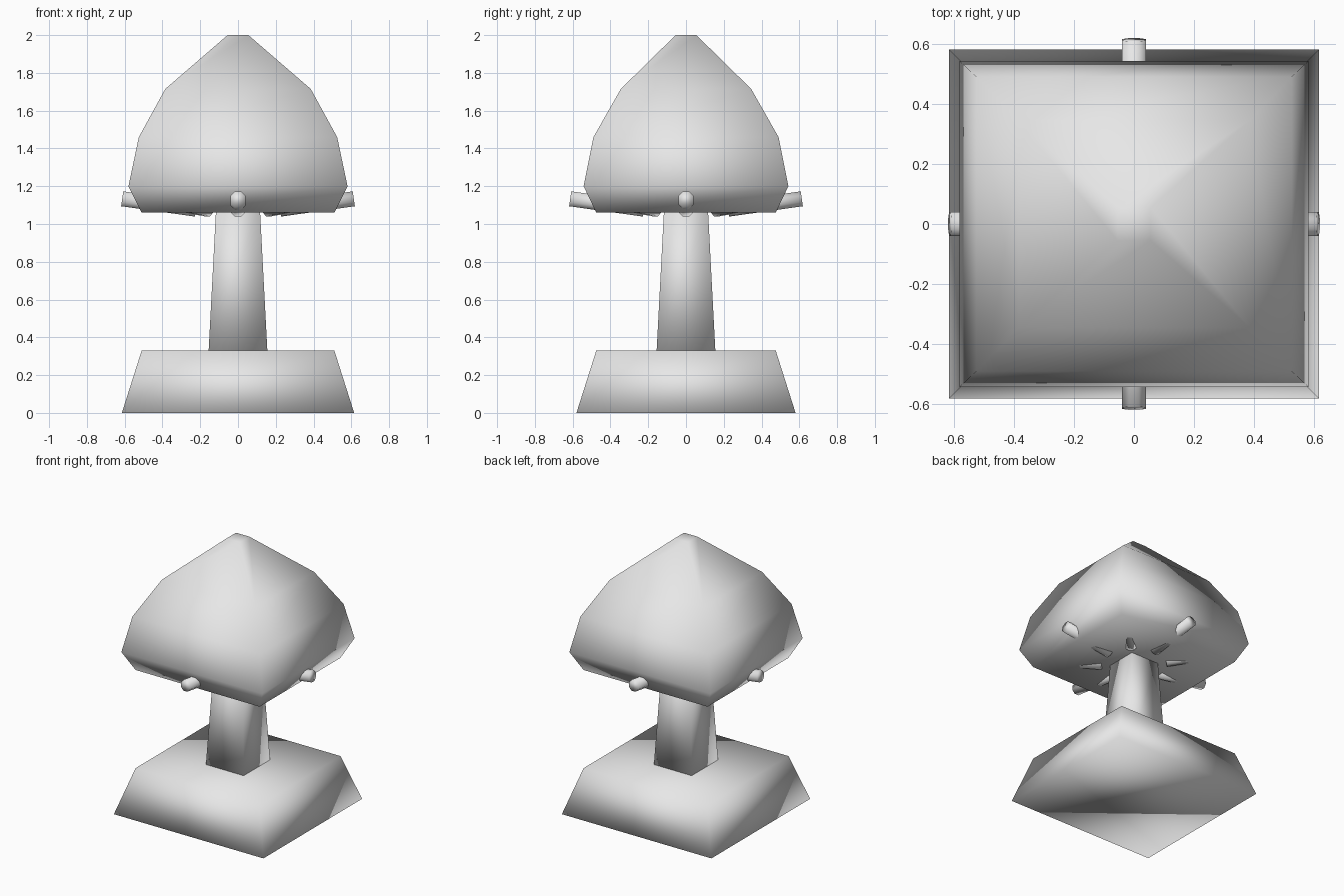
import bpy, bmesh
from math import atan, pi
from mathutils import Matrix

cube = bpy.data.objects.get("Cube")
if cube:
    bpy.data.objects.remove(cube, do_unlink=True)

grey = bpy.data.materials.new("plain_grey")
grey.use_nodes = True
grey.diffuse_color = (0.8, 0.8, 0.8, 1)
grey.node_tree.nodes["Principled BSDF"].inputs["Base Color"].default_value = (0.8, 0.8, 0.8, 1)


def add_object(name, bm):
    """Turn a bmesh into a smooth-shaded grey object."""
    bmesh.ops.recalc_face_normals(bm, faces=bm.faces)
    for face in bm.faces:
        face.smooth = True
    mesh = bpy.data.meshes.new(name)
    bm.to_mesh(mesh)
    bm.free()
    mesh.materials.append(grey)
    obj = bpy.data.objects.new(name, mesh)
    bpy.context.collection.objects.link(obj)
    return obj


def square_loft(name, levels):
    """Join rectangular rings, each given as half width, half depth, height."""
    bm = bmesh.new()
    rings = [[bm.verts.new((sx * w, sy * d, z))
              for sx, sy in ((-1, -1), (1, -1), (1, 1), (-1, 1))]
             for w, d, z in levels]
    for low, high in zip(rings, rings[1:]):
        for i in range(4):
            j = (i + 1) % 4
            bm.faces.new((low[i], low[j], high[j], high[i]))
    bm.faces.new(rings[0][::-1])
    bm.faces.new(rings[-1])
    return add_object(name, bm)


# Sloped base, tapering stem and faceted cap
square_loft("base", [(0.615, 0.58, 0), (0.51, 0.475, 0.33)])
square_loft("stem", [(0.157, 0.157, 0.30), (0.115, 0.115, 1.10)])
square_loft("cap", [(0.51, 0.475, 1.06), (0.58, 0.542, 1.2), (0.525, 0.49, 1.46),
                    (0.385, 0.345, 1.715), (0.055, 0.055, 2.0)])

# Eight rods radiating under the cap, rising slightly outwards
inner, outer, slope = 0.22, 0.615, 0.14
for k in range(8):
    bm = bmesh.new()
    bmesh.ops.create_cone(bm, cap_ends=True, segments=8, radius1=0.043,
                          radius2=0.043, depth=outer - inner)
    bm.transform(Matrix.Rotation(k * pi / 4, 4, "Z")
                 @ Matrix.Translation(((inner + outer) / 2, 0, 1.106))
                 @ Matrix.Rotation(-atan(slope), 4, "Y")
                 @ Matrix.Rotation(pi / 2, 4, "Y")
                 @ Matrix.Rotation(pi / 8, 4, "Z"))
    add_object(f"rod_{k + 1}", bm)
